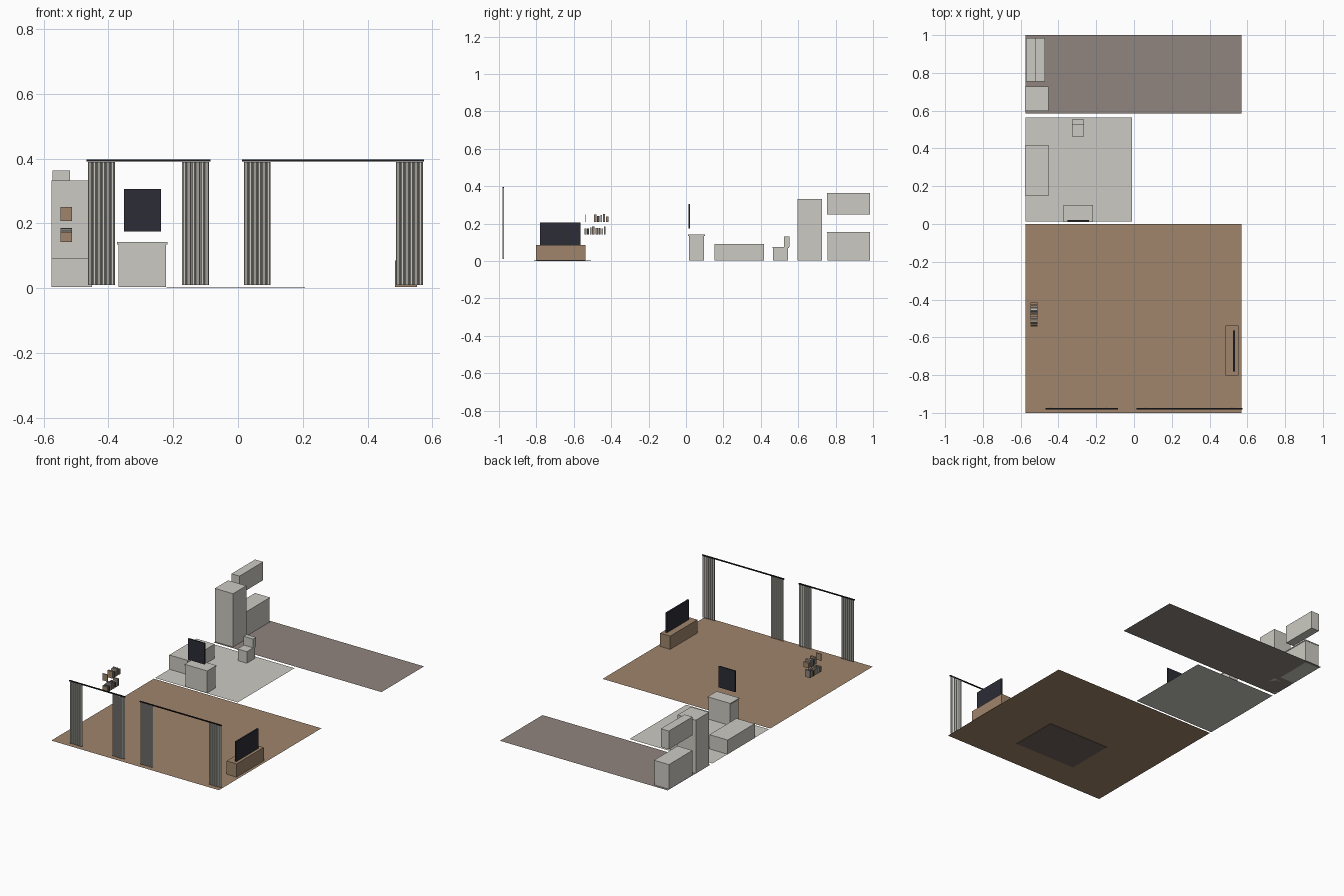
import bpy
import bmesh
import random

random.seed(4)
cube = bpy.data.objects.get("Cube")
if cube:
    bpy.data.objects.remove(cube)


def material(name, r, g, b):
    mat = bpy.data.materials.new(name)
    mat.use_nodes = True
    mat.diffuse_color = (r, g, b, 1)
    mat.node_tree.nodes["Principled BSDF"].inputs["Base Color"].default_value = (r, g, b, 1)
    return mat


pale = material("pale grey", 0.60, 0.59, 0.54)
wood = material("wood brown", 0.35, 0.235, 0.15)
taupe = material("taupe", 0.28, 0.235, 0.21)
rug_tone = material("rug brown", 0.17, 0.13, 0.11)
screen = material("dark navy", 0.025, 0.025, 0.037)
metal = material("black metal", 0.014, 0.014, 0.016)
slate = material("slate", 0.08, 0.08, 0.085)


def finish(name, bm, mat):
    mesh = bpy.data.meshes.new(name)
    bm.to_mesh(mesh)
    bm.free()
    mesh.materials.append(mat)
    obj = bpy.data.objects.new(name, mesh)
    bpy.context.collection.objects.link(obj)
    return obj


def box(name, mat, x, y, z):
    """Box between the given (low, high) ranges."""
    bm = bmesh.new()
    bmesh.ops.create_cube(bm, size=1)
    for v in bm.verts:
        for i, (lo, hi) in enumerate((x, y, z)):
            v.co[i] = hi if v.co[i] > 0 else lo
    return finish(name, bm, mat)


def sheet(name, mat, x, y, z):
    """Flat floor panel."""
    bm = bmesh.new()
    corners = [(x[0], y[0]), (x[1], y[0]), (x[1], y[1]), (x[0], y[1])]
    bm.faces.new([bm.verts.new((a, b, z)) for a, b in corners])
    return finish(name, bm, mat)


def curtain(name, x0, x1, folds=6):
    """Pleated sheet with flat-fronted folds."""
    bm = bmesh.new()
    step = (x1 - x0) / folds
    path = []
    for i in range(folds):
        a = x0 + i * step
        path += [(a, -0.974), (a + step * 0.25, -0.982), (a + step * 0.7, -0.982)]
    path.append((x1, -0.974))
    low = [bm.verts.new((a, b, 0.01)) for a, b in path]
    high = [bm.verts.new((a, b, 0.39)) for a, b in path]
    for i in range(len(path) - 1):
        bm.faces.new((low[i], low[i + 1], high[i + 1], high[i]))
    obj = finish(name, bm, pale)
    solid = obj.modifiers.new("thickness", "SOLIDIFY")
    solid.thickness = 0.002


# Floors and rug
sheet("living_floor", wood, (-0.575, 0.57), (-1, 0), 0.003)
sheet("bedroom_floor", pale, (-0.575, -0.01), (0.012, 0.565), 0.003)
sheet("kitchen_floor", taupe, (-0.575, 0.57), (0.585, 1), 0.003)
box("rug", rug_tone, (-0.22, 0.206), (-0.813, -0.508), (0, 0.002))

# Curtains and their rods
for i, (left, right) in enumerate([(-0.468, -0.085), (0.013, 0.574)]):
    box(f"curtain_rod_{i}", metal, (left, right), (-0.981, -0.974), (0.391, 0.397))
    curtain(f"curtain_{i}_a", left + 0.005, left + 0.088)
    curtain(f"curtain_{i}_b", right - 0.087, right - 0.004)

# Television on its stand
box("tv_stand", wood, (0.484, 0.552), (-0.802, -0.537), (0.003, 0.085))
box("television", screen, (0.524, 0.534), (-0.78, -0.563), (0.085, 0.207))

# Books in two wall rows
tones = [wood, slate, pale, taupe]


def book_row(name, y, end, z):
    i = 0
    while y < end:
        width = random.uniform(0.008, 0.014)
        height = random.uniform(0.03, 0.045)
        box(f"{name}_{i}", tones[i % len(tones)], (-0.547, -0.512),
            (y, y + width), (z, z + height))
        y += width + 0.004
        i += 1


book_row("lower_book", -0.542, -0.438, 0.142)
book_row("upper_book", -0.492, -0.425, 0.208)
box("upper_end_book", wood, (-0.547, -0.512), (-0.541, -0.536), (0.208, 0.25))

# Bedroom furniture
box("bed", pale, (-0.576, -0.451), (0.152, 0.416), (0.003, 0.091))
box("dresser", pale, (-0.368, -0.222), (0.015, 0.097), (0.003, 0.135))
box("dresser_top", pale, (-0.373, -0.218), (0.011, 0.101), (0.135, 0.142))
box("wall_screen", screen, (-0.351, -0.238), (0.014, 0.021), (0.175, 0.306))
box("seat_base", pale, (-0.327, -0.266), (0.466, 0.546), (0.003, 0.07))
box("seat_top", pale, (-0.329, -0.264), (0.463, 0.55), (0.07, 0.076))
box("seat_back", pale, (-0.329, -0.264), (0.525, 0.554), (0.076, 0.13))

# Kitchen furniture
box("refrigerator", pale, (-0.576, -0.452), (0.597, 0.727), (0.003, 0.332))
box("base_cabinet", pale, (-0.573, -0.474), (0.757, 0.983), (0.003, 0.15))
box("worktop", pale, (-0.573, -0.471), (0.755, 0.985), (0.15, 0.156))
box("wall_cabinet", pale, (-0.573, -0.518), (0.755, 0.985), (0.25, 0.363))
